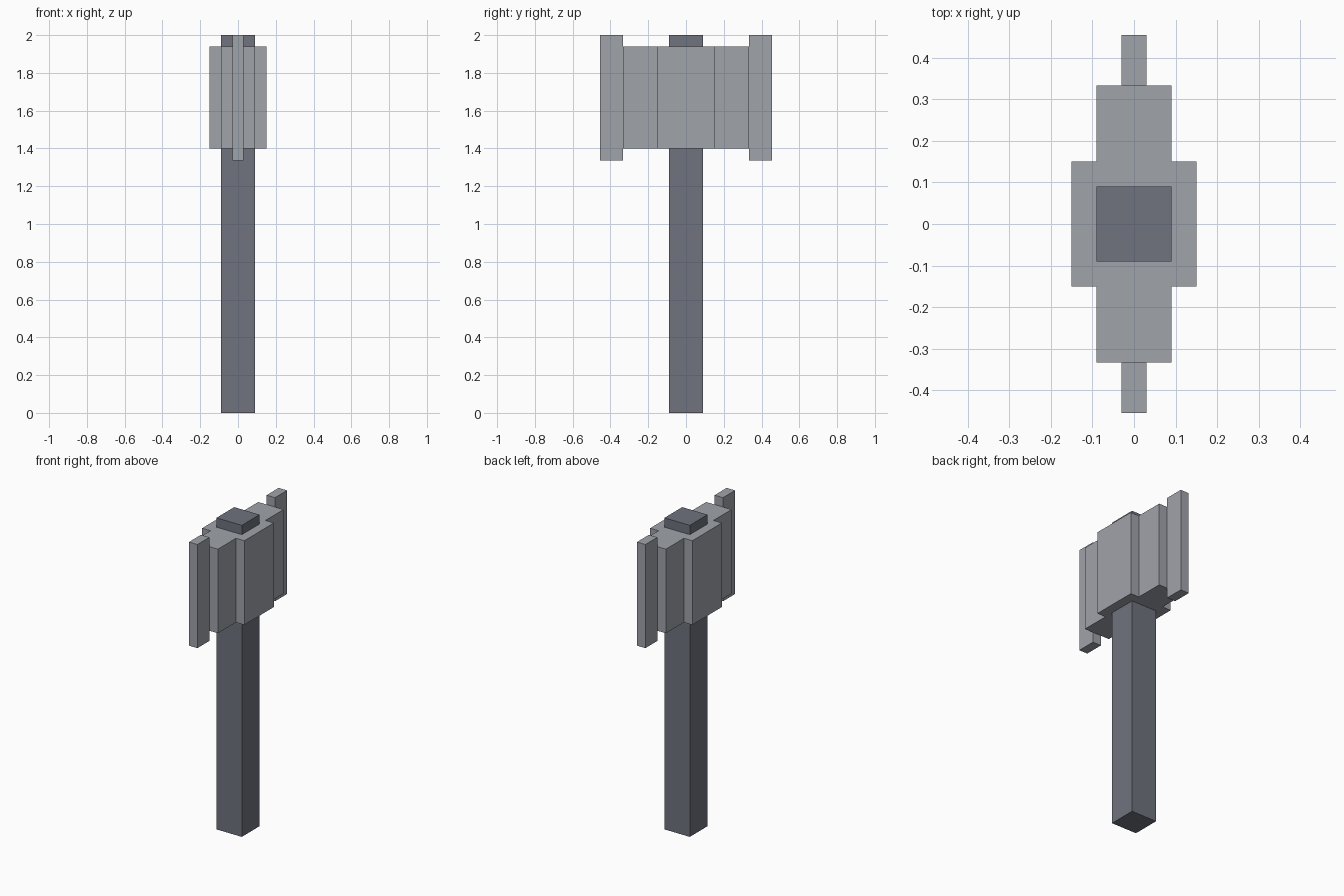
import bpy

# Remove the default cube
if "Cube" in bpy.data.objects:
    bpy.data.objects.remove(bpy.data.objects["Cube"], do_unlink=True)


def make_material(name, rgb):
    mat = bpy.data.materials.new(name)
    mat.use_nodes = True
    color = (*rgb, 1.0)
    mat.diffuse_color = color
    mat.node_tree.nodes["Principled BSDF"].inputs["Base Color"].default_value = color
    return mat


def box(name, low, high, mat):
    """Flat-sided block between two opposite corners."""
    center = [(a + b) / 2 for a, b in zip(low, high)]
    bpy.ops.mesh.primitive_cube_add(size=1, location=center)
    obj = bpy.context.object
    obj.name = name
    obj.scale = [b - a for a, b in zip(low, high)]
    bpy.ops.object.transform_apply(location=False, rotation=False, scale=True)
    obj.data.materials.append(mat)
    return obj


steel = make_material("light_steel", (0.35, 0.366, 0.402))
grip = make_material("dark_grey", (0.162, 0.171, 0.209))

HEAD_BOTTOM, HEAD_TOP = 1.40, 1.94
CORE, CHEEK, EDGE = 0.15, 0.333, 0.455

# Square shaft running up through the head
box("handle", (-0.09, -0.09, 0), (0.09, 0.09, 2), grip)

# Thick middle block of the head
box("head_core", (-CORE, -CORE, HEAD_BOTTOM), (CORE, CORE, HEAD_TOP), steel)

# Stepped cheeks and thin cutting edges on both sides
for side, sign in (("front", -1), ("back", 1)):
    near, far = sorted((sign * CORE, sign * CHEEK))
    box(side + "_cheek", (-0.09, near, HEAD_BOTTOM), (0.09, far, HEAD_TOP), steel)
    near, far = sorted((sign * CHEEK, sign * EDGE))
    box(side + "_blade_edge", (-0.03, near, 1.335), (0.03, far, 2), steel)
